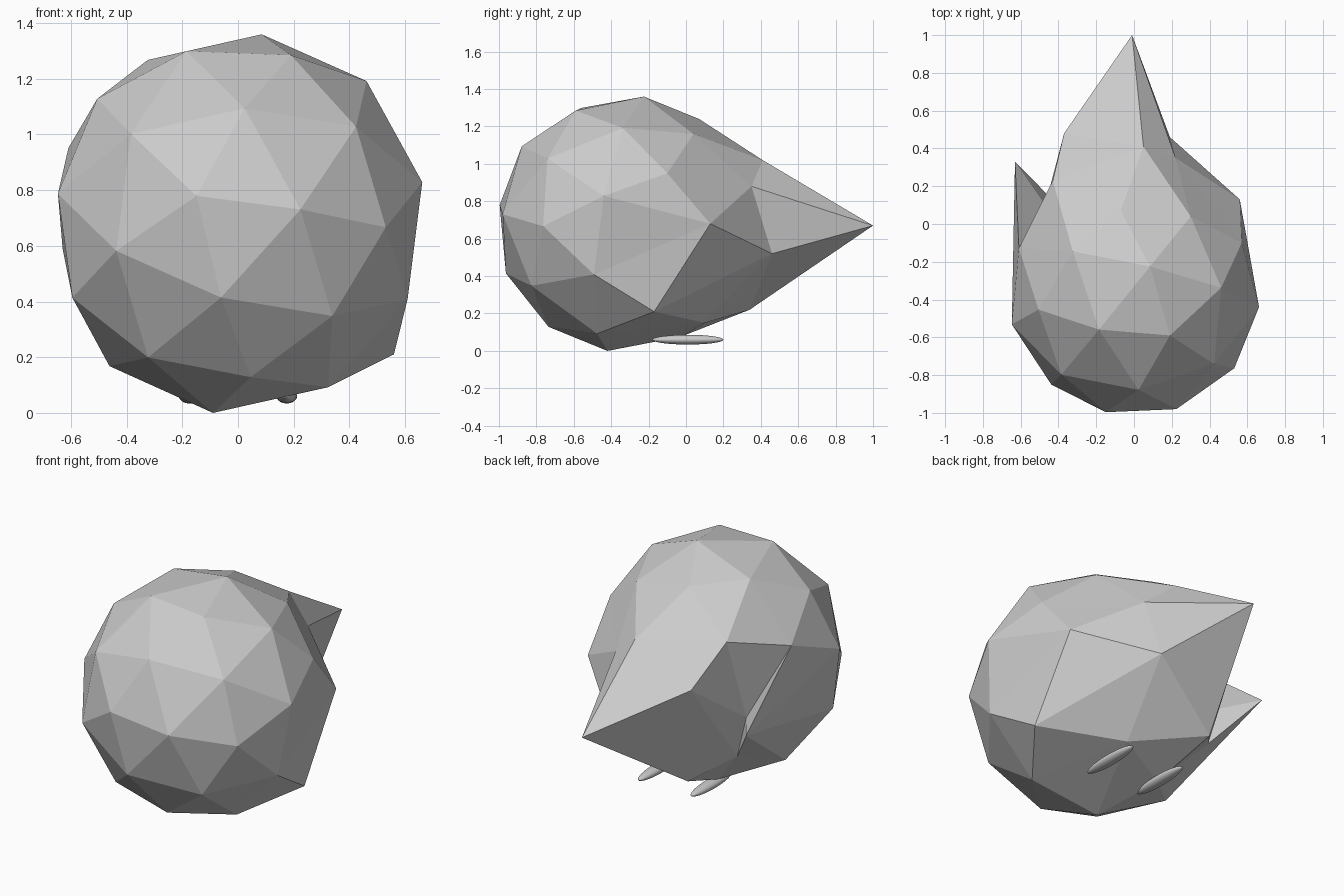
import bpy, bmesh
from mathutils import Vector, Matrix

if "Cube" in bpy.data.objects:
    bpy.data.objects.remove(bpy.data.objects["Cube"])

CENTRE = Vector((0, -0.31, 0.68))
RADIUS = 0.69


def frame(a, b):
    """Orthonormal frame with its first axis along a and b in its first plane."""
    e1 = a.normalized()
    e3 = a.cross(b).normalized()
    return Matrix((e1, e3.cross(e1), e3)).transposed()


# Body: low-poly icosphere, turned so that one pole faces forward
bm = bmesh.new()
bmesh.ops.create_icosphere(bm, subdivisions=2, radius=RADIUS)
pole = max(bm.verts, key=lambda v: v.co.z)
near = pole.link_edges[0].other_vert(pole)
turn = frame(Vector((-0.15, -0.67, 0.10)), Vector((0.22, -0.64, 0.05))) @ \
    frame(pole.co, near.co).transposed()
for v in bm.verts:
    p = turn @ v.co
    v.co = CENTRE + Vector((p.x, p.y * 1.03, p.z))

# Sculpted points: (where on the ball, where it is pulled to)
pulls = [
    ((0.15, 0.38, 0.58), (-0.01, 1.00, 0.67)),    # tail tip
    ((-0.22, 0.35, 0.63), (-0.37, 0.48, 0.85)),   # tail root
    ((-0.02, 0.26, 0.27), (-0.25, 0.34, 0.22)),
    ((0.39, 0.18, 0.36), (0.19, 0.46, 0.52)),
    ((0.44, 0.24, 0.78), (0.22, 0.35, 0.88)),
    ((0.06, 0.35, 0.94), (0.05, 0.41, 1.02)),
    ((-0.66, -0.20, 0.53), (-0.63, 0.33, 0.59)),  # left wing tip
    ((-0.52, 0.12, 0.69), (-0.47, 0.10, 0.57)),   # fold behind the wing
    ((0.65, -0.08, 0.58), (0.56, 0.13, 0.68)),    # right flank
    ((0.51, -0.17, 0.24), (0.56, -0.17, 0.21)),
    ((0.60, -0.06, 0.95), (0.57, -0.10, 0.95)),
    ((0.32, 0.09, 1.16), (0.30, 0.04, 1.16)),     # back
    ((-0.05, 0.12, 1.22), (-0.07, 0.07, 1.24)),
    ((-0.33, 0.20, 1.00), (-0.43, 0.23, 1.06)),
    ((0.19, -0.06, 0.07), (0.13, 0.10, 0.15)),    # belly
    ((-0.08, -0.40, 0.01), (-0.09, -0.42, 0.00)),
]
targets = [(min(bm.verts, key=lambda v: (v.co - Vector(a)).length), b) for a, b in pulls]
for v, b in targets:
    v.co = b
bmesh.ops.recalc_face_normals(bm, faces=bm.faces)
mesh = bpy.data.meshes.new("body")
bm.to_mesh(mesh)
bm.free()
bpy.context.collection.objects.link(bpy.data.objects.new("body", mesh))

# Feet: two long flat ellipsoids under the belly
for side, name in ((-1, "left_foot"), (1, "right_foot")):
    bpy.ops.mesh.primitive_uv_sphere_add(segments=32, ring_count=16, radius=1,
                                         location=(0.175 * side, 0.01, 0.06))
    foot = bpy.context.object
    foot.name = name
    foot.scale = (0.037, 0.19, 0.026)
    bpy.ops.object.shade_smooth()
